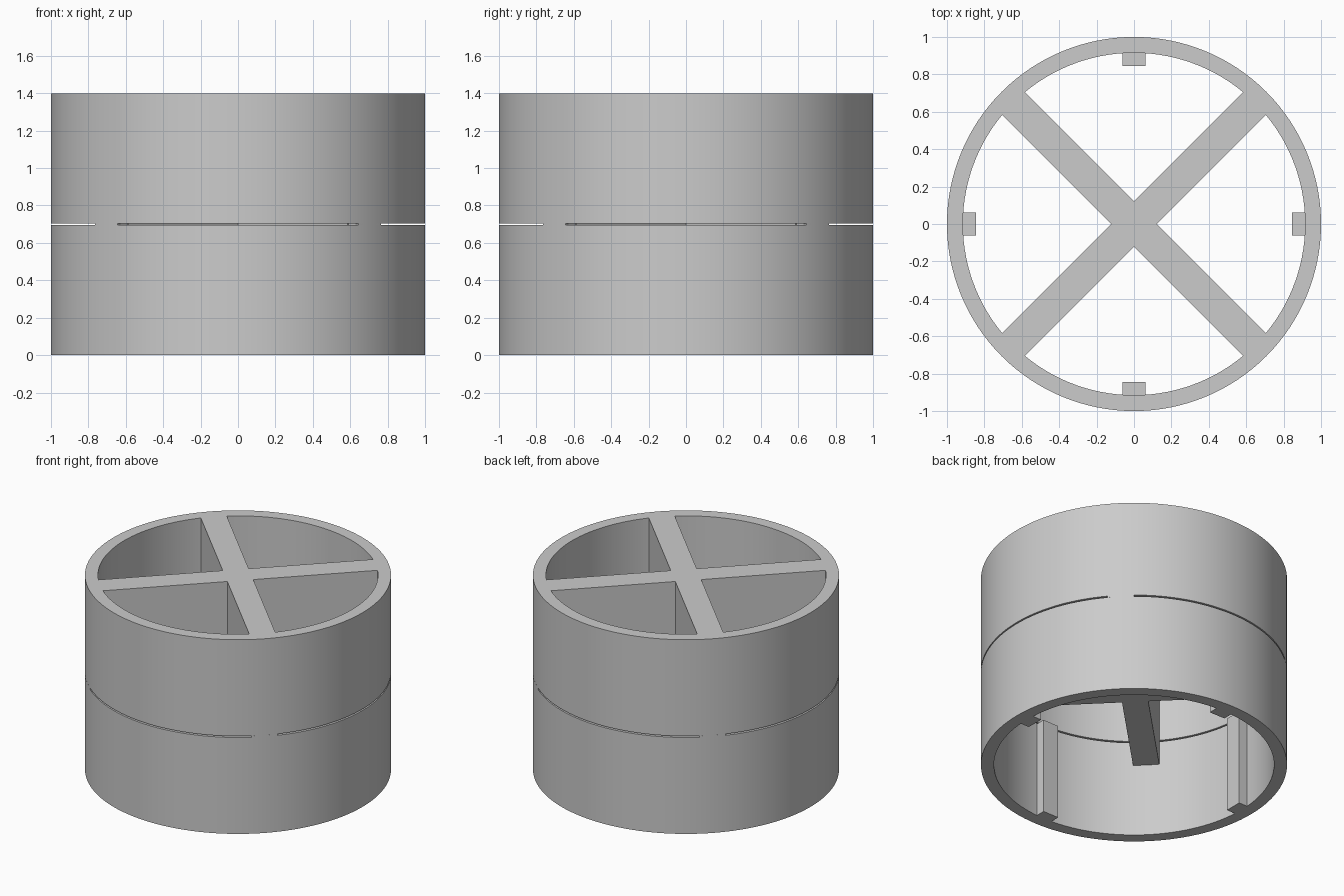
import bpy, bmesh, math

RADIUS, INNER, HEIGHT = 1.0, 0.915, 1.4
SLOT_LOW, SLOT_HIGH = 0.695, 0.705
ARM_HALF, ARM_BOTTOM = 0.086, 0.525

cube = bpy.data.objects.get("Cube")
if cube:
    bpy.data.objects.remove(cube, do_unlink=True)

grey = bpy.data.materials.new("plain grey")
grey.use_nodes = True
grey.diffuse_color = (0.6, 0.6, 0.6, 1)
grey.node_tree.nodes["Principled BSDF"].inputs["Base Color"].default_value = grey.diffuse_color


def finish(name, bm, smooth=False):
    bmesh.ops.recalc_face_normals(bm, faces=bm.faces)
    mesh = bpy.data.meshes.new(name)
    bm.to_mesh(mesh)
    bm.free()
    mesh.materials.append(grey)
    obj = bpy.data.objects.new(name, mesh)
    bpy.context.collection.objects.link(obj)
    if smooth:
        bpy.ops.object.select_all(action='DESELECT')
        obj.select_set(True)
        bpy.context.view_layer.objects.active = obj
        bpy.ops.object.shade_smooth_by_angle(angle=math.radians(30))
    return obj


def curved_wall(name, low, high, start=0, sweep=math.tau, steps=128):
    """Sweep the rectangular wall section around the vertical axis."""
    bm = bmesh.new()
    closed = sweep == math.tau
    section = [(INNER, low), (RADIUS, low), (RADIUS, high), (INNER, high)]
    rings = []
    for i in range(steps if closed else steps + 1):
        a = start + sweep * i / steps
        rings.append([bm.verts.new((r * math.cos(a), r * math.sin(a), z)) for r, z in section])
    for i in range(steps):
        a, b = rings[i], rings[(i + 1) % len(rings)]
        for j in range(4):
            k = (j + 1) % 4
            bm.faces.new((a[j], b[j], b[k], a[k]))
    if not closed:
        bm.faces.new(rings[0])
        bm.faces.new(rings[-1])
    return finish(name, bm, smooth=True)


def prism(name, outline, low, high):
    """Extrude a flat outline upward."""
    bm = bmesh.new()
    face = bm.faces.new([bm.verts.new((x, y, low)) for x, y in outline])
    top = bmesh.ops.extrude_face_region(bm, geom=[face])["geom"]
    bmesh.ops.translate(bm, vec=(0, 0, high - low),
                        verts=[v for v in top if isinstance(v, bmesh.types.BMVert)])
    return finish(name, bm)


# Outer wall, split by the thin slot
curved_wall("lower_wall", 0, SLOT_LOW)
curved_wall("upper_wall", SLOT_HIGH, HEIGHT)

# Bridges between the slots, in line with the cross arms
half_angle = math.asin(ARM_HALF / RADIUS)
for i in range(4):
    middle = math.pi / 4 + i * math.pi / 2
    curved_wall(f"slot_bridge_{i + 1}", SLOT_LOW, SLOT_HIGH,
                middle - half_angle, 2 * half_angle, 4)

# Diagonal cross, flush with the top rim
outline = []
for i in range(4):
    a = math.pi / 4 + i * math.pi / 2
    c, s = math.cos(a), math.sin(a)
    for u, v in ((INNER, -ARM_HALF), (INNER, ARM_HALF), (ARM_HALF, ARM_HALF)):
        outline.append((u * c - v * s, u * s + v * c))
prism("cross_brace", outline, ARM_BOTTOM, HEIGHT)

# Upright ribs inside the lower wall
for i, side in enumerate(("left", "back", "right", "front")):
    rib = prism(f"{side}_rib", [(0.845, -0.062), (0.92, -0.062), (0.92, 0.062), (0.845, 0.062)],
                0, 0.69)
    rib.rotation_euler.z = i * math.pi / 2
